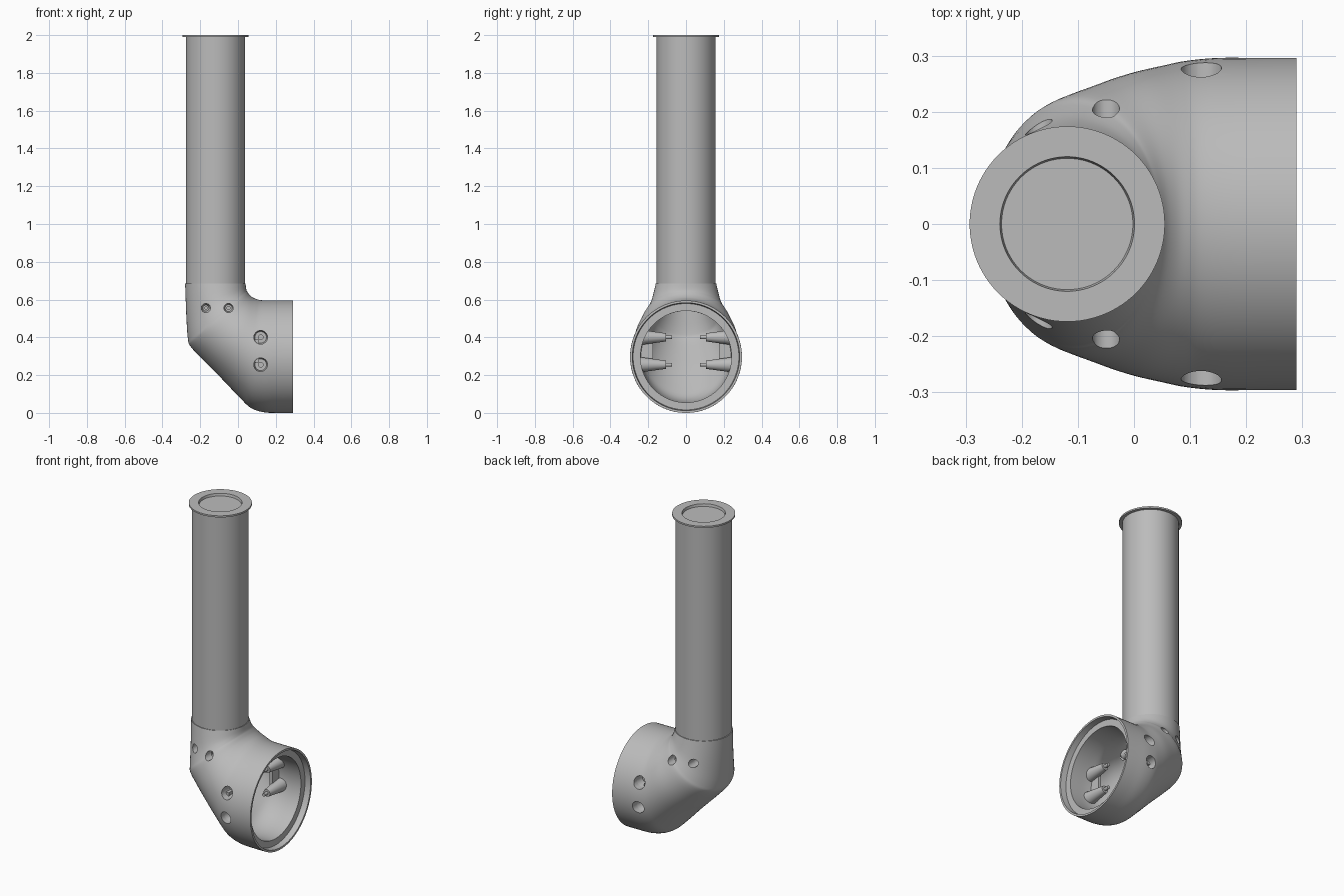
import bpy, bmesh, math
from mathutils import Vector, Matrix

if "Cube" in bpy.data.objects:
    bpy.data.objects.remove(bpy.data.objects["Cube"])

grey = bpy.data.materials.new("plain grey")
grey.use_nodes = True
grey.diffuse_color = (0.5, 0.5, 0.5, 1)
grey.node_tree.nodes["Principled BSDF"].inputs["Base Color"].default_value = (0.5, 0.5, 0.5, 1)


def finish(bm, name, angle=32):
    bmesh.ops.remove_doubles(bm, verts=bm.verts, dist=1e-5)
    bmesh.ops.recalc_face_normals(bm, faces=bm.faces)
    mesh = bpy.data.meshes.new(name)
    bm.to_mesh(mesh)
    bm.free()
    mesh.materials.append(grey)
    obj = bpy.data.objects.new(name, mesh)
    bpy.context.collection.objects.link(obj)
    smooth(obj, angle)
    return obj


def smooth(obj, angle=32):
    bpy.ops.object.select_all(action='DESELECT')
    obj.select_set(True)
    bpy.context.view_layer.objects.active = obj
    bpy.ops.object.shade_smooth_by_angle(angle=math.radians(angle))


def skin(bm, rings, closed=False):
    """Join equal point rings with quads."""
    loops = [[bm.verts.new(p) for p in ring] for ring in rings]
    n = len(loops[0])
    for k in range(len(loops) - (0 if closed else 1)):
        a, b = loops[k], loops[(k + 1) % len(loops)]
        for i in range(n):
            j = (i + 1) % n
            bm.faces.new((a[i], a[j], b[j], b[i]))


def lathe(name, profile, matrix, n=48):
    """Revolve (radius, height) points around local z."""
    bm = bmesh.new()
    turn = [2 * math.pi * i / n for i in range(n)]
    skin(bm, [[matrix @ Vector((r * math.cos(t), r * math.sin(t), h)) for t in turn]
              for r, h in profile])
    bmesh.ops.dissolve_degenerate(bm, dist=1e-6, edges=bm.edges)
    return finish(bm, name)


# Elbow sections: inner bend point (x, z), outer bend point (x, z), half width
KEYS = [
    (.29, .595, .29, 0, .296), (.22, .595, .22, 0, .296),
    (.16, .595, .14, .003, .296), (.12, .597, .07, .025, .291),
    (.10, .602, .01, .08, .283), (.08, .61, -.09, .185, .268),
    (.062, .624, -.18, .275, .247), (.05, .64, -.25, .35, .228),
    (.045, .65, -.265, .39, .212), (.042, .665, -.273, .5, .185),
    (.04, .685, -.28, .685, .16)]


def spline(keys, steps=4):
    out = []
    for k in range(len(keys) - 1):
        p = [keys[max(0, min(len(keys) - 1, k + d))] for d in (-1, 0, 1, 2)]
        for s in range(steps):
            t = s / steps
            out.append([b + t * (c - a) / 2 + t * t * (a - 2.5 * b + 2 * c - d / 2)
                        + t ** 3 * (1.5 * (b - c) + (d - a) / 2)
                        for a, b, c, d in zip(*p)])
    return out + [list(keys[-1])]


def section(key, inset=0.0, n=96):
    ix, iz, ox, oz, w = key
    inner, outer = Vector((ix, 0, iz)), Vector((ox, 0, oz))
    mid, half = (inner + outer) / 2, (outer - inner) / 2
    half = half.normalized() * (half.length - inset)
    side = Vector((0, w - inset, 0))
    return [mid + half * math.cos(a) + side * math.sin(a)
            for a in (2 * math.pi * i / n for i in range(n))]


# Elbow shell with a stepped rim round the open mouth
keys = spline(KEYS)
seat = (.255, .595, .255, 0, .296)
cavity = [section(k, .055) for k in reversed(keys) if k[0] < .25]
rim = [section(seat, .055), section(seat, .016), section(KEYS[0], .012)]
bm = bmesh.new()
skin(bm, cavity + rim + [section(k) for k in keys], closed=True)
elbow = finish(bm, "elbow_shell")

# Screw holes: x, z, radius, tip depth, base depth
HOLES = [(.12, .40, .036, .105, .25), (.12, .255, .036, .105, .25),
         (-.05, .555, .024, .08, .145), (-.17, .555, .024, .08, .13)]


def side_matrix(x, z, s):
    return Matrix.Translation((x, 0, z)) @ Matrix.Rotation(-s * math.pi / 2, 4, 'X')


bm = bmesh.new()
for s in (1, -1):
    for x, z, r, tip, base in HOLES:
        bmesh.ops.create_cone(bm, cap_ends=True, segments=32, radius1=r, radius2=r, depth=.3,
                              matrix=side_matrix(x, z, s) @ Matrix.Translation((0, 0, tip + .16)))
cutter = finish(bm, "hole_cutter")
cutter.hide_render = True
cut = elbow.modifiers.new("holes", 'BOOLEAN')
cut.operation, cut.solver, cut.object = 'DIFFERENCE', 'EXACT', cutter
bpy.context.view_layer.objects.active = elbow
bpy.ops.object.modifier_apply(modifier="holes")
bpy.data.objects.remove(cutter)
smooth(elbow)

# Tapered screw bosses, hollow from the outside, with a pin on the inner end
for s, side in ((1, "back"), (-1, "front")):
    for i, (x, z, r, tip, base) in enumerate(HOLES):
        pin, floor = tip - .03, base - .045
        lathe(f"{side}_boss_{i + 1}", [
            (0, pin), (r * .28, pin), (r * .28, tip), (r * .6, tip), (r * 1.15, base),
            (r, base), (r * .85, floor), (r * .35, floor), (r * .35, floor - .02),
            (0, floor - .02)], side_matrix(x, z, s), 32)
    # Web joining the two large bosses
    bm = bmesh.new()
    bmesh.ops.create_cube(bm, size=1, matrix=Matrix.Translation((.10, s * .21, .3275))
                          @ Matrix.Diagonal((.02, .07, .12, 1)))
    finish(bm, f"{side}_boss_web")

# Upright tube with flange and shallow recessed cap
lathe("upright_tube", [
    (0, 1.95), (.1, 1.95), (.1, .66), (.156, .66), (.156, 1.99), (.174, 1.99),
    (.174, 2), (.12, 2), (.117, 1.985), (0, 1.985)],
    Matrix.Translation((-.119, 0, 0)), 96)
